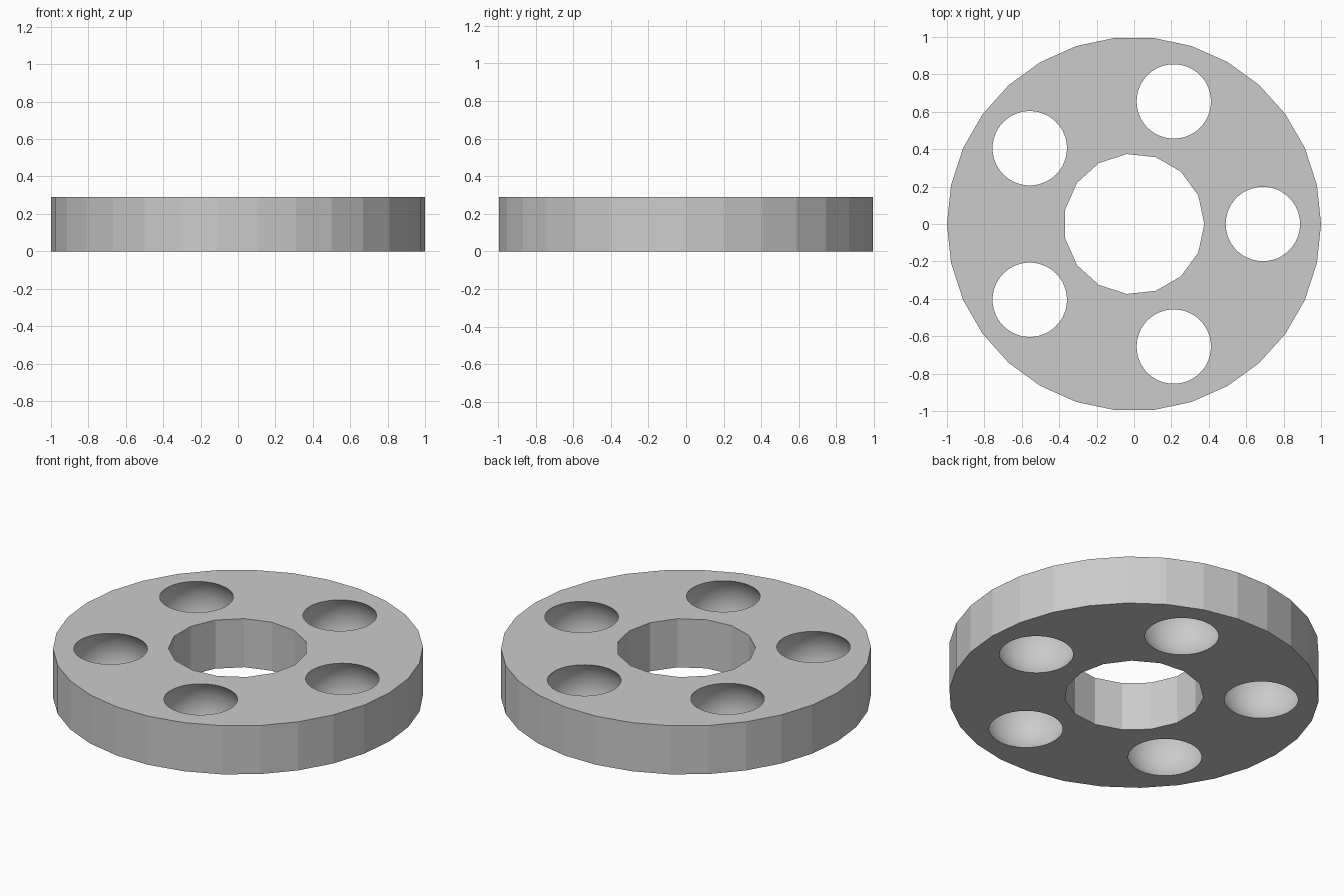
import bpy, bmesh, math

if "Cube" in bpy.data.objects:
    bpy.data.objects.remove(bpy.data.objects["Cube"], do_unlink=True)

HEIGHT = 0.29
OUTER_R, BORE_R = 1.0, 0.376
POCKET_ORBIT, POCKET_R = 0.689, 0.246   # spherical pockets break through both faces

grey = bpy.data.materials.new("plain grey")
grey.use_nodes = True
colour = (0.6, 0.6, 0.6, 1.0)
grey.diffuse_color = colour
grey.node_tree.nodes["Principled BSDF"].inputs["Base Color"].default_value = colour

bm = bmesh.new()


def ring(radius, sides, z, cx=0.0, cy=0.0):
    """Closed loop of vertices around a vertical axis."""
    step = 2 * math.pi / sides
    return [bm.verts.new((cx + radius * math.cos(i * step),
                          cy + radius * math.sin(i * step), z)) for i in range(sides)]


def wall(rings, inward, smooth):
    """Bridge stacked rings; return the edges of the lowest and highest ring."""
    n = len(rings[0])
    for low, high in zip(rings, rings[1:]):
        for i in range(n):
            j = (i + 1) % n
            quad = [low[i], low[j], high[j], high[i]]
            face = bm.faces.new(quad[::-1] if inward else quad)
            face.smooth = smooth
    return [[bm.edges.get((r[i], r[(i + 1) % n])) for i in range(n)]
            for r in (rings[0], rings[-1])]


# Faceted rim and central bore
borders = [wall([ring(OUTER_R, 30, z) for z in (0, HEIGHT)], False, False),
           wall([ring(BORE_R, 15, z) for z in (0, HEIGHT)], True, False)]

# Five smooth spherical pockets
for k in range(5):
    a = k * 2 * math.pi / 5
    cx, cy = POCKET_ORBIT * math.cos(a), POCKET_ORBIT * math.sin(a)
    levels = [HEIGHT * i / 12 for i in range(13)]
    rings = [ring(math.sqrt(POCKET_R ** 2 - (z - HEIGHT / 2) ** 2), 64, z, cx, cy)
             for z in levels]
    borders.append(wall(rings, True, True))

# Flat bottom and top, pierced by the bore and pockets
for side, normal in ((0, (0, 0, -1)), (1, (0, 0, 1))):
    edges = [e for b in borders for e in b[side]]
    for e in edges:
        e.smooth = False
    filled = bmesh.ops.triangle_fill(bm, edges=edges, use_beauty=True, normal=normal)
    for f in filled["geom"]:
        if isinstance(f, bmesh.types.BMFace):
            f.smooth = False
            f.normal_update()
            if f.normal.z * normal[2] < 0:
                f.normal_flip()

mesh = bpy.data.meshes.new("pierced_disc")
bm.to_mesh(mesh)
bm.free()
mesh.materials.append(grey)
disc = bpy.data.objects.new("pierced_disc", mesh)
bpy.context.collection.objects.link(disc)
